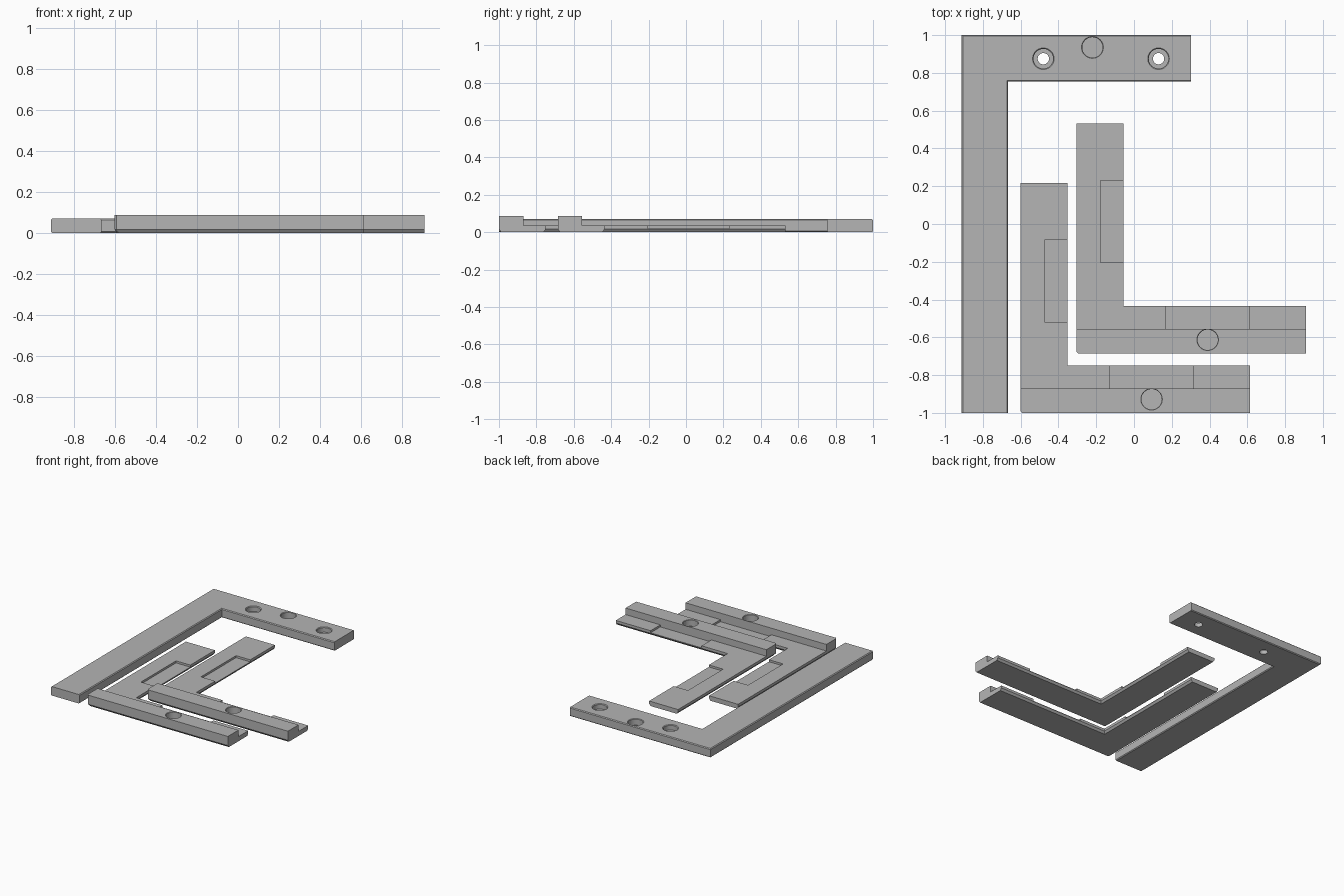
import bpy
import bmesh

cube = bpy.data.objects.get("Cube")
if cube:
    bpy.data.objects.remove(cube, do_unlink=True)

grey = bpy.data.materials.new("plain grey")
grey.use_nodes = True
grey.diffuse_color = (0.46, 0.46, 0.46, 1)
grey.node_tree.nodes["Principled BSDF"].inputs["Base Color"].default_value = (0.46, 0.46, 0.46, 1)


def make_object(name, bm):
    bmesh.ops.recalc_face_normals(bm, faces=bm.faces)
    mesh = bpy.data.meshes.new(name)
    bm.to_mesh(mesh)
    bm.free()
    mesh.materials.append(grey)
    obj = bpy.data.objects.new(name, mesh)
    bpy.context.collection.objects.link(obj)
    return obj


def loft(name, outlines):
    """Skin a stack of matching point rings and cap both ends."""
    bm = bmesh.new()
    rings = [[bm.verts.new(p) for p in ring] for ring in outlines]
    for low, high in zip(rings, rings[1:]):
        for i in range(len(low)):
            j = (i + 1) % len(low)
            bm.faces.new((low[i], low[j], high[j], high[i]))
    bm.faces.new(rings[0][::-1])
    bm.faces.new(rings[-1])
    return make_object(name, bm)


def box(low, high):
    (x0, y0, z0), (x1, y1, z1) = low, high
    corners = ((x0, y0), (x1, y0), (x1, y1), (x0, y1))
    return loft("cutter", [[(x, y, z) for x, y in corners] for z in (z0, z1)])


def stepped_hole(x, y, steps):
    """Round cutter through the given (radius, height) steps."""
    bm = bmesh.new()
    disc = bmesh.ops.create_circle(bm, segments=40, radius=1)["verts"]
    unit = [v.co.copy() for v in disc]
    bm.free()
    return loft("cutter", [[(x + p.x * r, y + p.y * r, z) for p in unit] for r, z in steps])


def cut(obj, cutter):
    mod = obj.modifiers.new("cut", "BOOLEAN")
    mod.operation = "DIFFERENCE"
    mod.solver = "EXACT"
    mod.object = cutter
    bpy.context.view_layer.objects.active = obj
    bpy.ops.object.modifier_apply(modifier=mod.name)
    bpy.data.objects.remove(cutter, do_unlink=True)


def l_outline(x0, y0, x1, y1, arm, z, inset, round_off=0.0):
    """L with its corner at (x0, y0); the arm ends stay square under the inset."""
    sx = 1 if x1 > x0 else -1
    sy = 1 if y1 > y0 else -1
    ax, ay = x0 + sx * inset, y0 + sy * inset
    bx, by = x0 + sx * (arm - inset), y0 + sy * (arm - inset)
    points = [(ax + sx * round_off, ay), (x1, ay), (x1, by), (bx, by), (bx, y1), (ax, y1)]
    if round_off:
        points.append((ax, ay + sy * round_off))
    return [(x, y, z) for x, y in points]


# Large flat corner frame with softened long edges
T, C = 0.07, 0.006
frame = loft("corner_frame", [l_outline(-0.912, 1, 0.302, -1, 0.245, z, c)
                              for z, c in ((0, C), (C, 0), (T - C, 0), (T, C))])
for x in (-0.48, 0.13):
    cut(frame, stepped_hole(x, 0.875, ((0.03, -0.02), (0.03, 0.03), (0.052, 0.03),
                                       (0.052, T - 0.005), (0.057, T), (0.057, 0.1))))
cut(frame, stepped_hole(-0.22, 0.935, ((0.054, 0.02), (0.054, T - 0.004),
                                       (0.058, T), (0.058, 0.1))))

# Two matching brackets: raised rail, thin shelf and shallow recesses
H, SHELF, POCKET = 0.087, 0.036, 0.02
for name, x, y in (("outer_bracket", -0.602, -1.0), ("inner_bracket", -0.305, -0.685)):
    bracket = loft(name, [l_outline(x, y, x + 1.215, y + 1.218, 0.25, z, c, 0.01)
                          for z, c in ((0, 0.012), (0.016, 0), (H, 0))])
    cut(bracket, box((x - 0.1, y + 0.13, SHELF), (x + 1.4, y + 1.4, 0.2)))
    cut(bracket, box((x + 0.475, y + 0.13, POCKET), (x + 0.915, y + 0.3, 0.06)))
    cut(bracket, box((x + 0.127, y + 0.482, POCKET), (x + 0.3, y + 0.915, 0.06)))
    cut(bracket, stepped_hole(x + 0.695, y + 0.072, ((0.054, 0.037), (0.054, H - 0.003),
                                                     (0.057, H), (0.057, 0.12))))

# Smooth hole walls while keeping the edges crisp
for obj in bpy.context.scene.objects:
    obj.select_set(obj.type == "MESH")
bpy.ops.object.shade_smooth_by_angle(angle=0.5)
